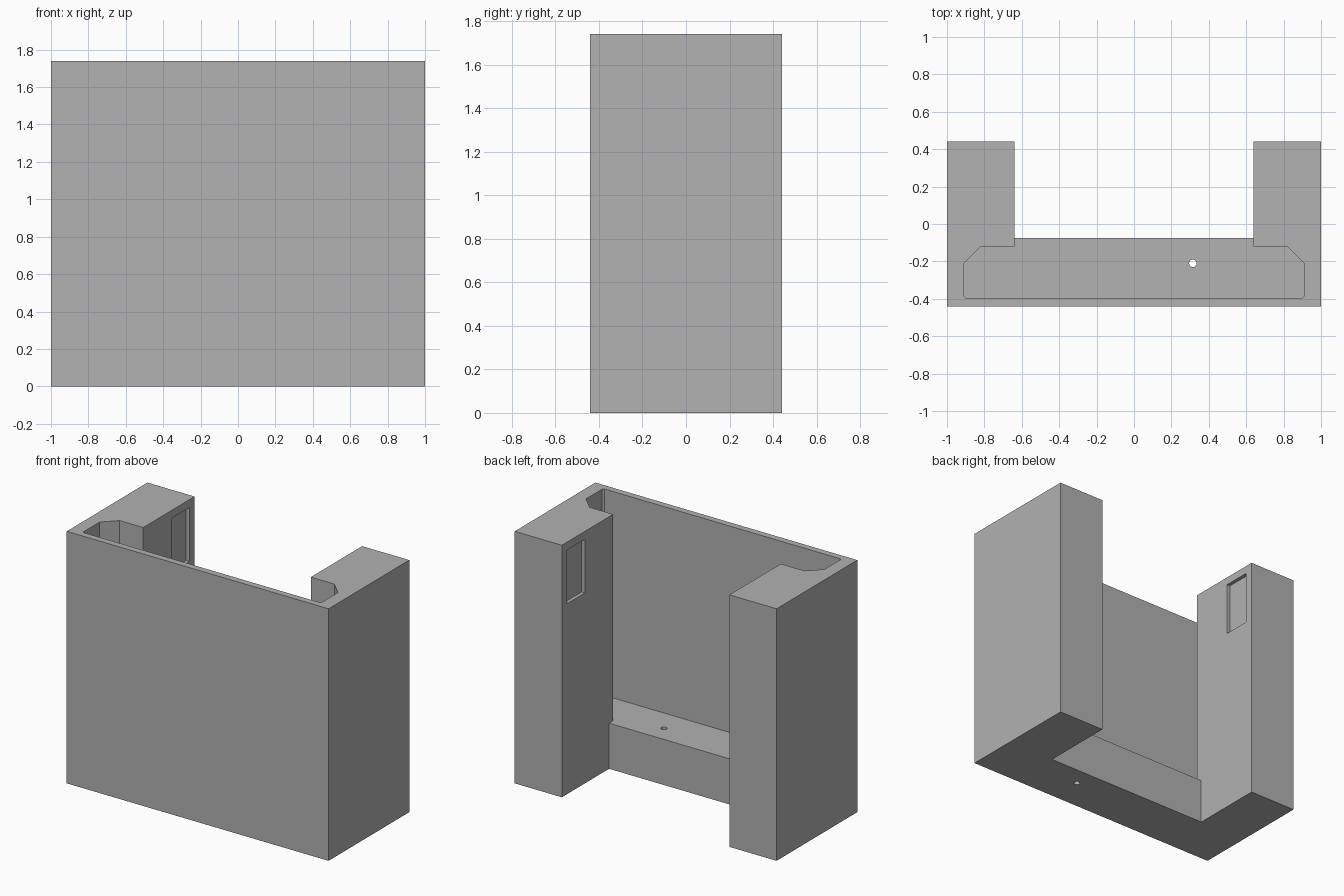
import bpy
import bmesh

cube = bpy.data.objects.get("Cube")
if cube:
    bpy.data.objects.remove(cube, do_unlink=True)

H = 1.74         # overall height
FLOOR = 0.315    # top of the base slab
INNER = 0.64     # inner faces of the posts
BACK = -0.075    # rear edge of the base slab

grey = bpy.data.materials.new("plain grey")
grey.use_nodes = True
colour = (0.445, 0.445, 0.445, 1)
grey.diffuse_color = colour
grey.node_tree.nodes["Principled BSDF"].inputs["Base Color"].default_value = colour


def prism(name, half, z0, z1):
    """Extrude a symmetric outline; half lists its +x points, front to back."""
    outline = half + [(-x, y) for x, y in reversed(half)]
    bm = bmesh.new()
    face = bm.faces.new([bm.verts.new((x, y, z0)) for x, y in outline])
    top = bmesh.ops.extrude_face_region(bm, geom=[face])["geom"]
    verts = [v for v in top if isinstance(v, bmesh.types.BMVert)]
    bmesh.ops.translate(bm, vec=(0, 0, z1 - z0), verts=verts)
    bmesh.ops.recalc_face_normals(bm, faces=bm.faces)
    return finish(name, bm)


def finish(name, bm):
    mesh = bpy.data.meshes.new(name)
    bm.to_mesh(mesh)
    bm.free()
    mesh.materials.append(grey)
    obj = bpy.data.objects.new(name, mesh)
    bpy.context.collection.objects.link(obj)
    return obj


def cut(target, cutter):
    cutter.hide_render = True
    cutter.hide_viewport = True
    cutter.display_type = 'WIRE'
    mod = target.modifiers.new(cutter.name, 'BOOLEAN')
    mod.operation = 'DIFFERENCE'
    mod.solver = 'EXACT'
    mod.object = cutter


# U-shaped body: front wall, base slab and two posts
body = prism("housing", [(1, -0.44), (1, 0.44), (INNER, 0.44), (INNER, BACK)], 0, H)

# Wide pocket behind the front wall, open to the rear between the posts
pocket = prism("pocket_cutter",
               [(0.90, -0.395), (0.91, -0.385), (0.91, -0.21), (0.82, -0.12),
                (INNER, -0.12), (INNER, 0.1)], FLOOR, H + 0.2)

# Shallow rectangular recesses in the inner faces of both posts
recess = prism("recess_cutter", [(INNER + 0.025, 0.19), (INNER + 0.025, 0.385)],
               1.315, 1.685)

# Small round drain hole through the base
bm = bmesh.new()
bmesh.ops.create_cone(bm, cap_ends=True, segments=32, radius1=0.02, radius2=0.02,
                      depth=1)
bmesh.ops.translate(bm, vec=(0.315, -0.21, 0.2), verts=bm.verts)
drain = finish("drain_hole_cutter", bm)

for cutter in (pocket, recess, drain):
    cut(body, cutter)
